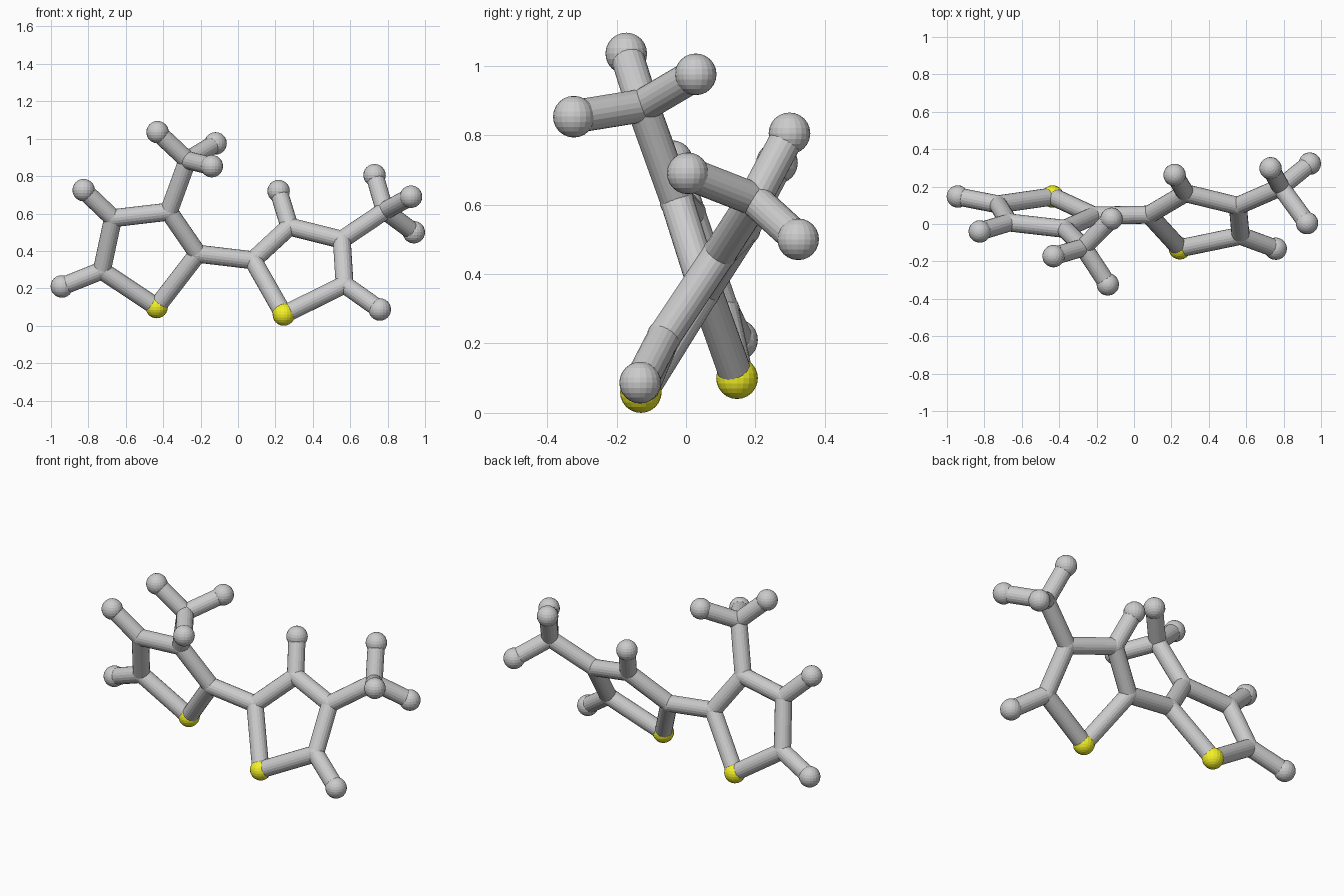
import bpy
from mathutils import Vector

if "Cube" in bpy.data.objects:
    bpy.data.objects.remove(bpy.data.objects["Cube"])

BALL_R, JOINT_R, BOND_R = 0.06, 0.05, 0.048

yellow = bpy.data.materials.new("yellow")
yellow.diffuse_color = (0.9, 0.88, 0.02, 1)
yellow.use_nodes = True
yellow.node_tree.nodes["Principled BSDF"].inputs["Base Color"].default_value = yellow.diffuse_color

# Atom centres: s = sulfur, c = carbon joint, h = hydrogen ball
left = {
    "s1": (-0.435, 0.147, 0.10),
    "c2": (-0.215, 0.045, 0.385),
    "c3": (-0.37, -0.026, 0.61),
    "c4": (-0.668, 0.008, 0.575),
    "c5": (-0.728, 0.105, 0.295),
    "c6": (-0.27, -0.125, 0.885),
    "h4": (-0.825, -0.04, 0.725),
    "h5": (-0.942, 0.147, 0.21),
    "h6": (-0.43, -0.172, 1.035),
    "h7": (-0.12, 0.028, 0.975),
    "h8": (-0.14, -0.323, 0.853),
}
right = {
    "s1": (0.245, -0.13, 0.06),
    "c2": (0.08, 0.05, 0.35),
    "c3": (0.275, 0.165, 0.53),
    "c4": (0.555, 0.097, 0.46),
    "c5": (0.57, -0.063, 0.22),
    "c6": (0.785, 0.197, 0.615),
    "h3": (0.217, 0.262, 0.72),
    "h5": (0.758, -0.132, 0.087),
    "h6": (0.73, 0.298, 0.805),
    "h7": (0.925, 0.005, 0.69),
    "h8": (0.94, 0.323, 0.50),
}
ring = ["s1 c2", "c2 c3", "c3 c4", "c4 c5", "c5 s1"]
methyl = ["c6 h6", "c6 h7", "c6 h8", "c5 h5"]
KIND = {"s": "sulfur", "c": "carbon_joint", "h": "hydrogen"}


def atom(name, pos, radius, axis):
    bpy.ops.mesh.primitive_uv_sphere_add(segments=20, ring_count=12, radius=radius, location=pos)
    ob = bpy.context.object
    ob.name = name
    ob.rotation_euler = Vector(axis).to_track_quat("Z", "Y").to_euler()
    return ob


def bond(name, a, b):
    a, b = Vector(a), Vector(b)
    d = b - a
    bpy.ops.mesh.primitive_cylinder_add(vertices=20, radius=BOND_R, depth=d.length,
                                        location=(a + b) / 2,
                                        rotation=d.to_track_quat("Z", "Y").to_euler())
    bpy.context.object.name = name


def build(side, atoms, extra):
    # Balls and rounded joints
    for key, pos in atoms.items():
        r = JOINT_R if key[0] == "c" else BALL_R
        ob = atom(f"{side}_{KIND[key[0]]}_{key[1]}", pos, r, (0, 0, 1))
        if key[0] == "s":
            ob.data.materials.append(yellow)
    # Sticks
    for pair in ring + methyl + extra:
        a, b = pair.split()
        bond(f"{side}_bond_{a}_{b}", atoms[a], atoms[b])


build("left", left, ["c3 c6", "c4 h4"])
build("right", right, ["c4 c6", "c3 h3"])

# Stick linking the two rings
bond("linking_bond", left["c2"], right["c2"])
